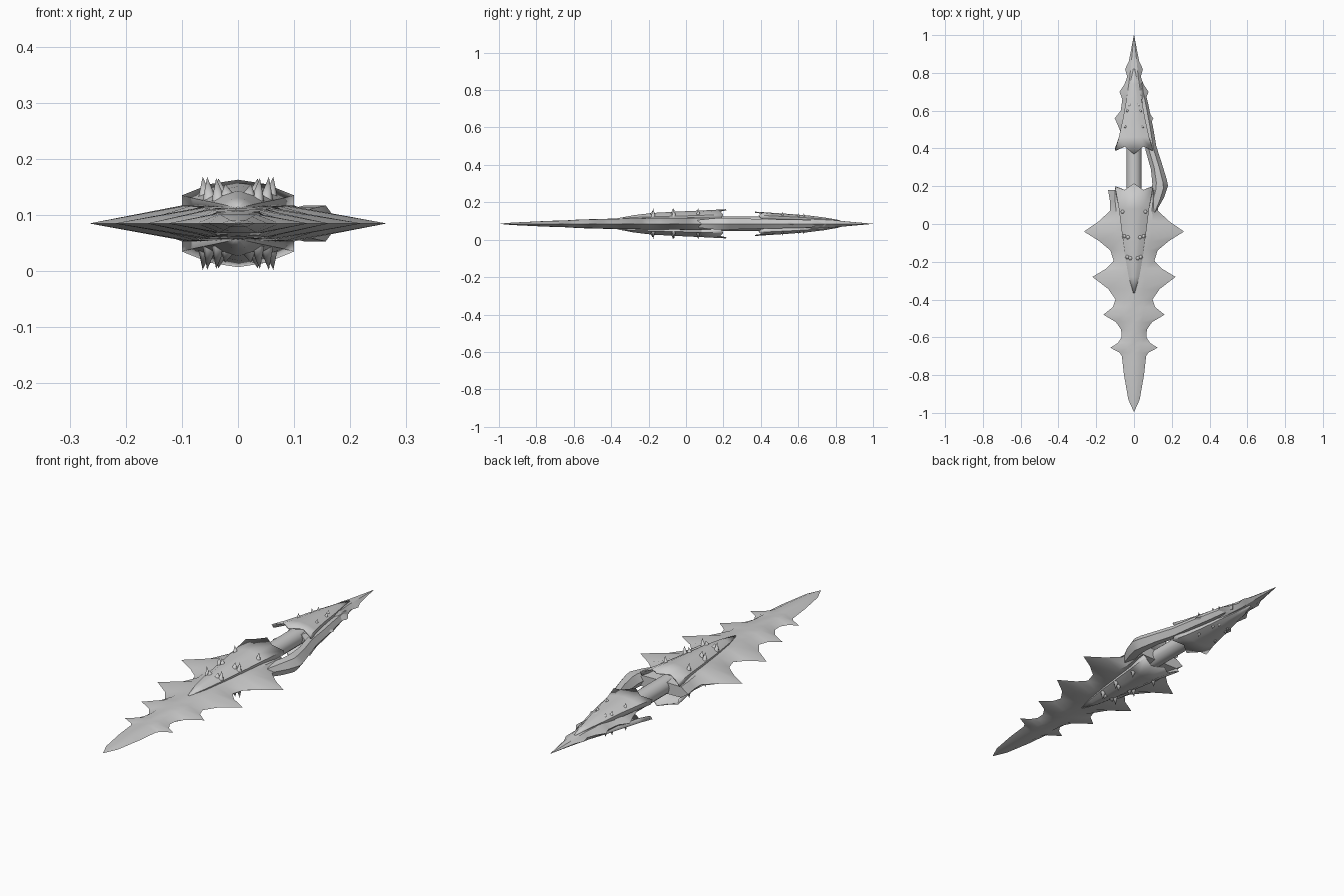
import bpy, bmesh, math
from mathutils import Vector, Matrix

if "Cube" in bpy.data.objects:
    bpy.data.objects.remove(bpy.data.objects["Cube"])

MID = 0.085  # height of the flat plane of the weapon

steel = bpy.data.materials.new("grey steel")
steel.diffuse_color = (0.6, 0.6, 0.6, 1)
steel.use_nodes = True
steel.node_tree.nodes["Principled BSDF"].inputs["Base Color"].default_value = steel.diffuse_color


def finish(name, bm, angle=30):
    bmesh.ops.recalc_face_normals(bm, faces=bm.faces)
    me = bpy.data.meshes.new(name)
    bm.to_mesh(me)
    bm.free()
    ob = bpy.data.objects.new(name, me)
    bpy.context.collection.objects.link(ob)
    ob.location.z = MID
    me.materials.append(steel)
    bpy.ops.object.select_all(action='DESELECT')
    bpy.context.view_layer.objects.active = ob
    ob.select_set(True)
    bpy.ops.object.shade_smooth_by_angle(angle=math.radians(angle))
    return ob


def loft(bm, rings, closed=True, caps=True):
    rows = [[bm.verts.new(p) for p in r] for r in rings]
    n = len(rows[0])
    for a, b in zip(rows, rows[1:]):
        for i in range(n if closed else n - 1):
            j = (i + 1) % n
            bm.faces.new((a[i], a[j], b[j], b[i]))
    if caps:
        bm.faces.new(rows[0])
        bm.faces.new(rows[-1])


def flat_ring(y, edge, ridge, t):
    # sharp-edged cross-section with a low central plateau
    return [(-edge, y, 0), (-ridge, y, t), (0, y, t * 1.06), (ridge, y, t),
            (edge, y, 0), (ridge, y, -t), (0, y, -t * 1.06), (-ridge, y, -t)]


# Thorned blade: y, edge half width, ridge half width, half thickness
blade = [(-0.992, .002, .001, .001), (-.93, .03, .014, .006), (-.80, .053, .025, .012),
         (-.70, .064, .032, .016), (-.682, .075, .034, .016), (-.655, .125, .036, .017),
         (-.63, .085, .038, .018), (-.60, .066, .038, .02), (-.56, .068, .036, .022),
         (-.52, .095, .042, .023), (-.48, .162, .05, .024), (-.44, .112, .052, .025),
         (-.40, .098, .05, .026), (-.345, .135, .052, .027), (-.28, .22, .06, .028),
         (-.235, .145, .064, .029), (-.195, .108, .068, .03), (-.14, .125, .076, .03),
         (-.09, .185, .085, .031), (-.04, .265, .095, .031), (.015, .185, .1, .032),
         (.07, .127, .095, .032), (.12, .127, .1, .03), (.18, .137, .1, .025)]
bm = bmesh.new()
loft(bm, [flat_ring(*s) for s in blade])
finish("thorned_blade", bm)

# Pommel core with small side thorns
core = [(.42, .05, .035, .022), (.50, .076, .05, .026), (.56, .102, .045, .026),
        (.60, .07, .042, .026), (.66, .062, .038, .025), (.70, .077, .034, .024),
        (.74, .05, .028, .022), (.78, .036, .022, .02), (.82, .047, .018, .016),
        (.86, .028, .014, .012), (.92, .016, .008, .007), (1.0, .001, .0005, .0005)]
bm = bmesh.new()
loft(bm, [flat_ring(*s) for s in core])
finish("pommel_core", bm)

# Grip
bm = bmesh.new()
loft(bm, [[(.04 * math.cos(a * math.pi / 6), y, .038 * math.sin(a * math.pi / 6))
           for a in range(12)] for y in (.08, .46)])
finish("grip", bm, 40)

# Hand guard on the right: x, y, half width, half thickness
guard = [(.10, .06, .02, .02), (.12, .13, .04, .028), (.137, .19, .043, .032),
         (.135, .225, .038, .032), (.12, .30, .03, .028), (.09, .40, .028, .026),
         (.076, .50, .025, .024), (.056, .62, .02, .022), (.035, .74, .012, .014)]
bm = bmesh.new()
loft(bm, [[(x - w, y - .012, 0), (x - w * .45, y, t), (x + w * .45, y, t),
           (x + w, y + .012, 0), (x + w * .45, y, -t), (x - w * .45, y, -t)]
          for x, y, w, t in guard])
finish("hand_guard", bm)


# Armour shells: y, half width, peak height, side height, hem height
def shell_ring(s, side, lip):
    y, w, peak, top, hem = s
    return [(-w, y - lip * .8, side * hem), (-w, y - lip * .5, side * top),
            (-w * .5, y - lip, side * (peak * .72 + top * .28)), (0, y, side * peak),
            (w * .5, y - lip, side * (peak * .72 + top * .28)),
            (w, y - lip * .5, side * top), (w, y - lip * .8, side * hem)]


blade_shell = [(-.365, .004, .03, .028, .015), (-.28, .028, .046, .034, .02),
               (-.18, .046, .058, .038, .02), (-.03, .066, .066, .042, .022),
               (.08, .08, .071, .045, .024), (.215, .1, .078, .05, .03)]
pommel_shell = [(.82, .004, .02, .018, .01), (.74, .022, .034, .026, .014),
                (.65, .042, .045, .032, .016), (.55, .06, .053, .038, .018),
                (.46, .08, .059, .042, .022), (.37, .1, .065, .046, .028)]
for side, label in ((1, "upper"), (-1, "lower")):
    for part, rows, lip in (("blade_shell", blade_shell, .035),
                            ("pommel_shell", pommel_shell, -.04)):
        bm = bmesh.new()
        rings = [shell_ring(s, side, lip if i == len(rows) - 1 else 0)
                 for i, s in enumerate(rows)]
        loft(bm, rings, closed=False, caps=False)
        ob = finish(f"{label}_{part}", bm, 35)
        # thin plate wall, grown towards the inside
        outward = sum(p.normal.z for p in ob.data.polygons) * side > 0
        mod = ob.modifiers.new("wall", 'SOLIDIFY')
        mod.thickness = .006
        mod.offset = -1 if outward else 1

# Studs on the shells: x, y, base height, tip height
studs = [(.058, .065, .045, .083), (.05, -.065, .04, .083), (.03, -.07, .052, .08),
         (.034, -.175, .04, .081), (.018, -.18, .05, .07),
         (.045, .515, .038, .065), (.034, .60, .036, .056), (.022, .63, .036, .055)]
bm = bmesh.new()
for x, y, z0, z1 in studs:
    for sx in (1, -1):
        for sz in (1, -1):
            r = .013 if y < .3 else .01
            base = [bm.verts.new((sx * x + r * math.cos(k * math.pi / 3),
                                  y + r * math.sin(k * math.pi / 3), sz * z0))
                    for k in range(6)]
            tip = bm.verts.new((sx * (x + .005), y, sz * z1))
            for k in range(6):
                bm.faces.new((base[k], base[(k + 1) % 6], tip))
            bm.faces.new(base)
finish("shell_studs", bm, 65)
